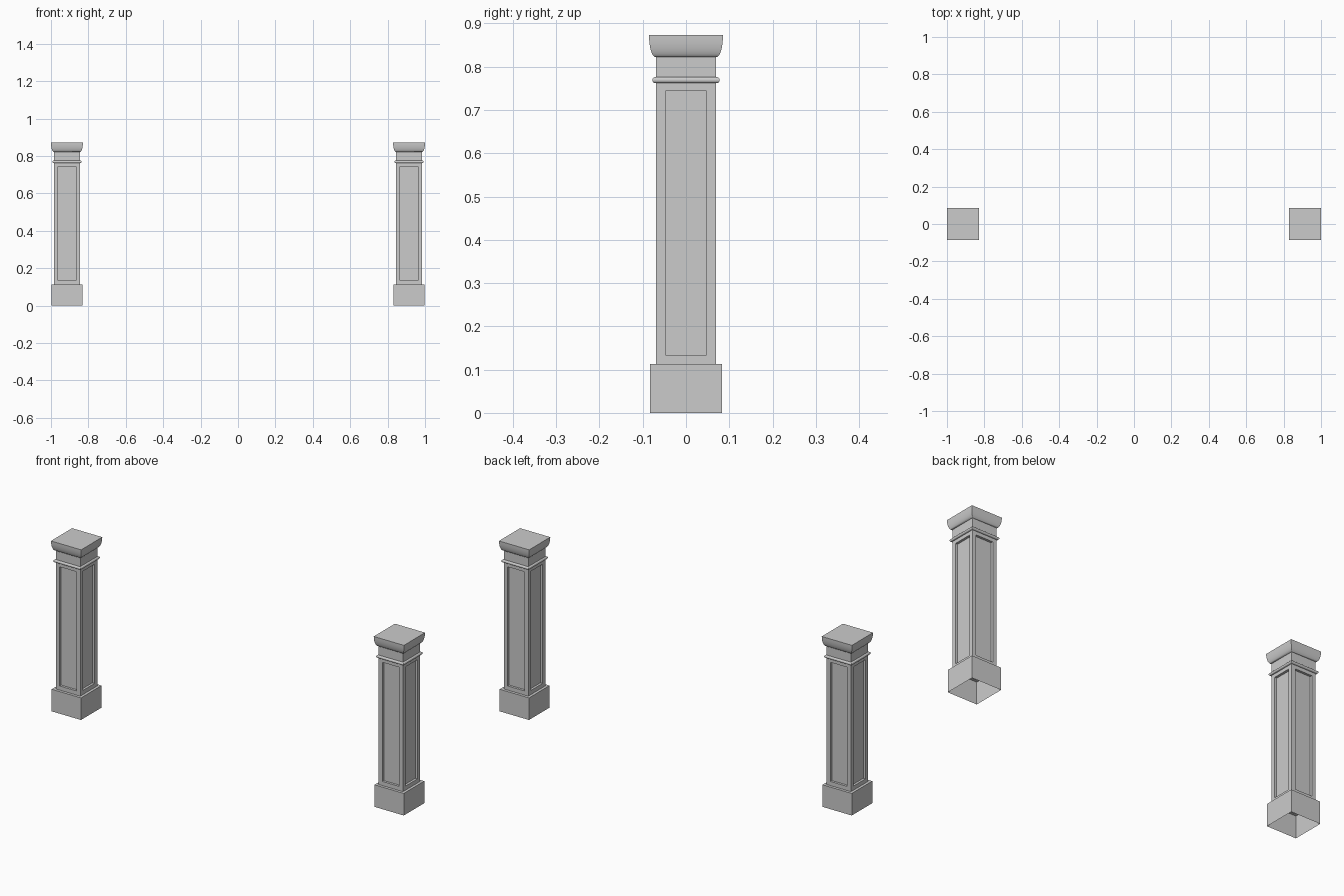
import bpy, bmesh, math

if "Cube" in bpy.data.objects:
    bpy.data.objects.remove(bpy.data.objects["Cube"])

CX = 0.9145      # pillar centre offset
SHAFT = 0.069    # shaft half width


def square_loft(name, profile, cx, close_top=False):
    """Sweep a (half width, z) profile round a square."""
    bm = bmesh.new()
    rings = [[bm.verts.new((sx * r, sy * r, z))
              for sx, sy in ((-1, -1), (1, -1), (1, 1), (-1, 1))]
             for r, z in profile]
    sides = []
    for a, b in zip(rings, rings[1:]):
        for i in range(4):
            j = (i + 1) % 4
            sides.append(bm.faces.new((a[i], a[j], b[j], b[i])))
    if close_top:
        bm.faces.new(rings[-1])
    return finish(name, bm, cx)


def finish(name, bm, cx):
    mesh = bpy.data.meshes.new(name)
    bm.to_mesh(mesh)
    bm.free()
    ob = bpy.data.objects.new(name, mesh)
    ob.location.x = cx
    bpy.context.collection.objects.link(ob)
    bpy.context.view_layer.objects.active = ob
    ob.select_set(True)
    bpy.ops.object.shade_smooth_by_angle(angle=math.radians(30))
    ob.select_set(False)
    return ob


def panelled_shaft(name, cx, z0, z1, pw, p0, p1, depth):
    """Four shaft faces, each a frame round a recessed panel."""
    bm = bmesh.new()
    for k in range(4):
        c, s = round(math.cos(k * math.pi / 2)), round(math.sin(k * math.pi / 2))

        def ring(w, lo, hi, d):
            return [bm.verts.new((u * c + d * s, u * s - d * c, z))
                    for u, z in ((-w, lo), (w, lo), (w, hi), (-w, hi))]
        loops = [ring(SHAFT, z0, z1, SHAFT), ring(pw, p0, p1, SHAFT),
                 ring(pw, p0, p1, SHAFT - depth)]
        for a, b in zip(loops, loops[1:]):
            for i in range(4):
                j = (i + 1) % 4
                bm.faces.new((a[i], a[j], b[j], b[i]))
        bm.faces.new(loops[-1])
    bmesh.ops.remove_doubles(bm, verts=bm.verts, dist=1e-5)
    return finish(name, bm, cx)


# Moulding profiles
arc = [i / 8 * math.pi / 2 for i in range(9)]
crown = [(SHAFT, 0.776), (SHAFT, 0.822)] + [
    (SHAFT + 0.001 + 0.0155 * math.sin(t), 0.873 - 0.051 * math.cos(t)) for t in arc]
half = [-math.pi / 2 + i / 8 * math.pi for i in range(9)]
bead = [(SHAFT, 0.762)] + [
    (0.071 + 0.007 * math.cos(t), 0.769 + 0.007 * math.sin(t)) for t in half] + [(SHAFT, 0.776)]

for side, cx in (("left", -CX), ("right", CX)):
    # Hollow plinth with a ledge to the shaft
    square_loft(side + "_plinth", [(0.083, 0), (0.083, 0.113), (SHAFT, 0.113)], cx)
    panelled_shaft(side + "_shaft", cx, 0.113, 0.762, 0.0475, 0.134, 0.744, 0.012)
    square_loft(side + "_neck_bead", bead, cx)
    square_loft(side + "_capital", crown, cx, close_top=True)
